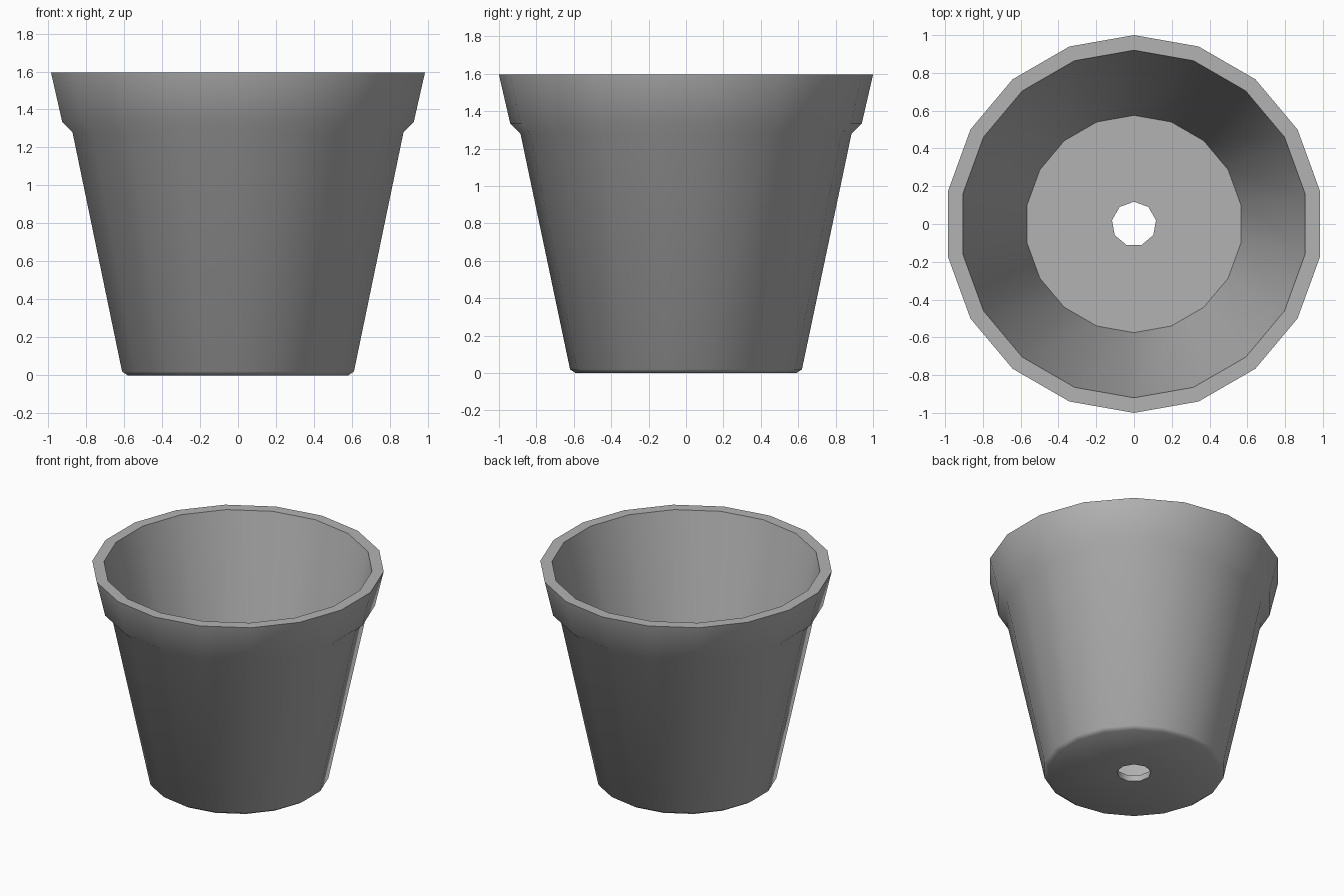
import bpy, bmesh
from math import sin, cos, pi, radians

if "Cube" in bpy.data.objects:
    bpy.data.objects.remove(bpy.data.objects["Cube"])

SIDES = 18
HOLE_SIDES = 9
# wall profile (radius, height): underside edge, up the outside, over the rim, down to the floor
PROFILE = [(0.59, 0), (0.62, 0.02), (0.885, 1.28), (0.94, 1.335),
           (1.0, 1.595), (0.92, 1.595), (0.575, 0.045)]
HOLE_RADIUS = 0.118

bm = bmesh.new()


def ring(radius, z, n):
    return [bm.verts.new((radius * cos(pi / 2 + 2 * pi * i / n),
                          radius * sin(pi / 2 + 2 * pi * i / n), z)) for i in range(n)]


def skin(a, b):
    n = len(a)
    for i in range(n):
        j = (i + 1) % n
        bm.faces.new((a[i], a[j], b[j], b[i]))


def annulus(outer, inner):
    # each hole side spans two wall sides
    for k in range(HOLE_SIDES):
        o = [outer[(2 * k + d) % SIDES] for d in range(3)]
        bm.faces.new(o + [inner[(k + 1) % HOLE_SIDES], inner[k]])


# wall and rim
rings = [ring(r, z, SIDES) for r, z in PROFILE]
for a, b in zip(rings, rings[1:]):
    skin(a, b)

# floor with drain hole
hole_low = ring(HOLE_RADIUS, PROFILE[0][1], HOLE_SIDES)
hole_top = ring(HOLE_RADIUS, PROFILE[-1][1], HOLE_SIDES)
annulus(rings[0], hole_low)
annulus(rings[-1], hole_top)
skin(hole_low, hole_top)

bmesh.ops.recalc_face_normals(bm, faces=bm.faces)
mesh = bpy.data.meshes.new("flower_pot")
bm.to_mesh(mesh)
bm.free()

# dark grey clay
clay = bpy.data.materials.new("dark_grey")
clay.diffuse_color = (0.45, 0.45, 0.45, 1)
clay.use_nodes = True
clay.node_tree.nodes["Principled BSDF"].inputs["Base Color"].default_value = clay.diffuse_color
mesh.materials.append(clay)

pot = bpy.data.objects.new("flower_pot", mesh)
bpy.context.collection.objects.link(pot)
bpy.context.view_layer.objects.active = pot
pot.select_set(True)
bpy.ops.object.shade_smooth_by_angle(angle=radians(55))
